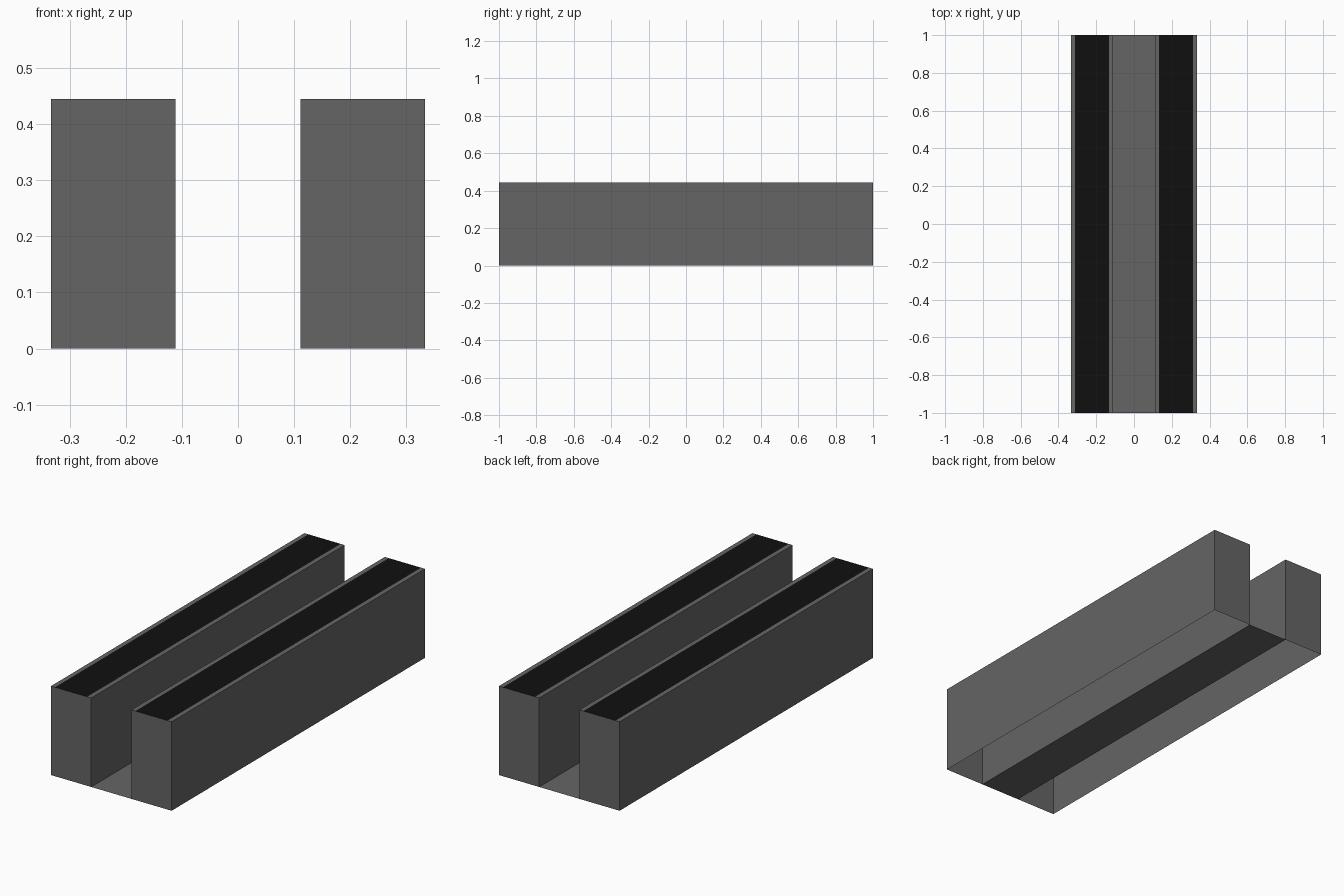
import bpy

if "Cube" in bpy.data.objects:
    bpy.data.objects.remove(bpy.data.objects["Cube"])

Y = 1.0                 # half length
H = 4 / 9               # wall height
XI, XO = 1 / 9, 1 / 3   # inner and outer wall x
M = 1 / 45              # rim beside each dark strip


def material(name, v):
    mat = bpy.data.materials.new(name)
    mat.diffuse_color = (v, v, v, 1)
    mat.use_nodes = True
    mat.node_tree.nodes["Principled BSDF"].inputs["Base Color"].default_value = mat.diffuse_color
    return mat


grey = material("dark_grey", 0.13)
black = material("black_strip", 0.005)


def extrude_profile(name, points, ends=False):
    """Sweep an open x-z profile along y; optionally close both ends."""
    n = len(points)
    verts = [(x, y, z) for y in (-Y, Y) for x, z in points]
    # Profiles run from +x to -x, so these windings face outwards
    faces = [(i, i + 1, i + n + 1, i + n) for i in range(n - 1)]
    faces = [tuple(reversed(f)) for f in faces]
    if ends:
        faces += [tuple(reversed(range(n))), tuple(range(n, 2 * n))]
    mesh = bpy.data.meshes.new(name)
    mesh.from_pydata(verts, [], faces)
    mesh.materials.append(grey)
    mesh.update()
    # Turn normals away from the body (up for flat faces)
    cx = sum(p[0] for p in points) / n
    for p in mesh.polygons:
        away = (p.center.x - cx) * p.normal.x + p.center.y * p.normal.y + p.normal.z
        if away < 0:
            p.flip()
    mesh.update()
    ob = bpy.data.objects.new(name, mesh)
    bpy.context.collection.objects.link(ob)
    return ob


# Two side walls: hollow shells, closed at the ends, open underneath,
# with a black strip set flush between two narrow rims on top
for name, a, b in (("right_wall", XO, XI), ("left_wall", -XI, -XO)):
    wall = extrude_profile(name, [(a, 0), (a, H), (a - M, H),
                                  (b + M, H), (b, H), (b, 0)], ends=True)
    wall.data.materials.append(black)
    wall.data.polygons[2].material_index = 1

# Channel floor joining the walls
extrude_profile("channel_floor", [(XI, 0), (-XI, 0)])
